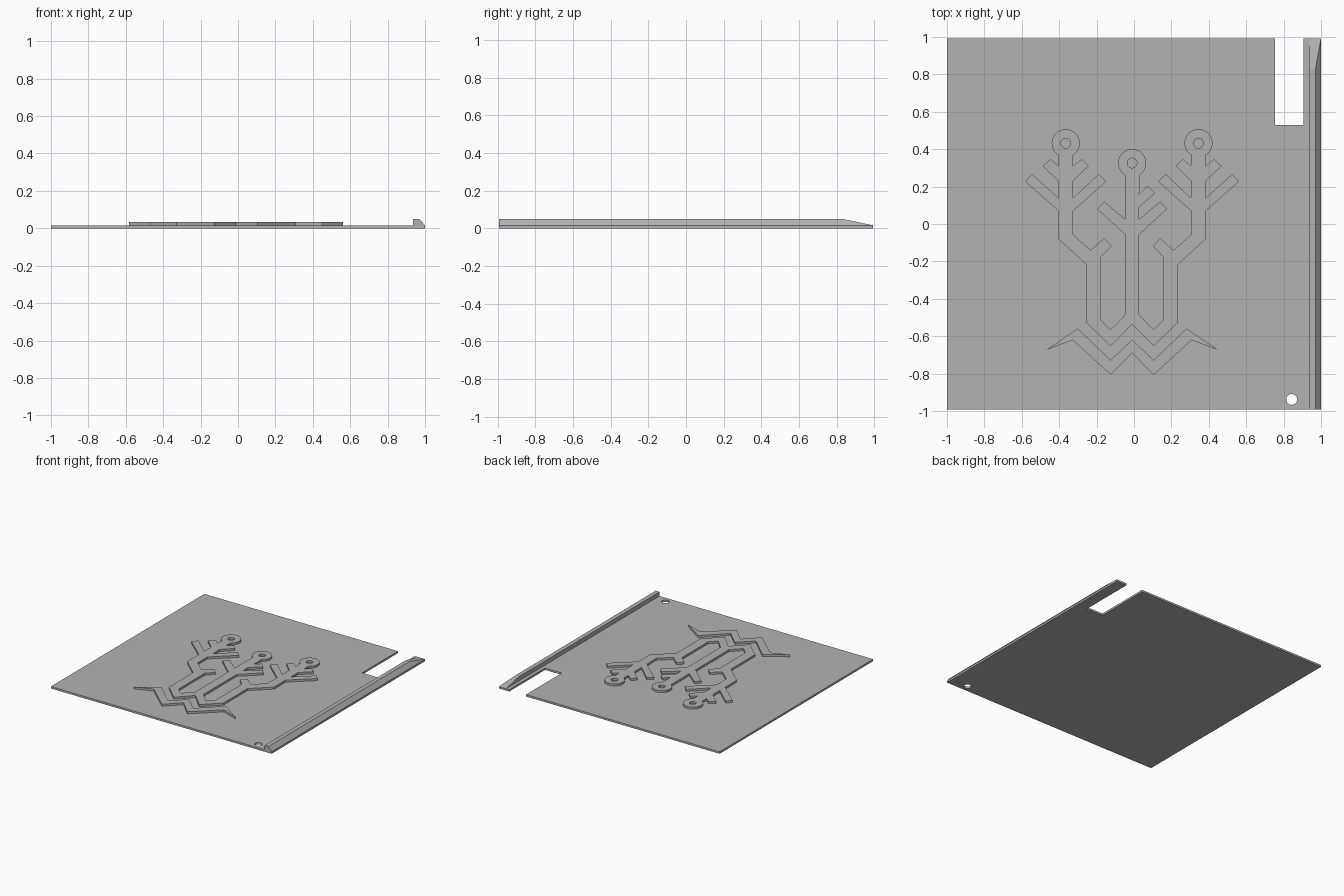
import bpy
import bmesh
import math
from mathutils import Vector

cube = bpy.data.objects.get("Cube")
if cube:
    bpy.data.objects.remove(cube, do_unlink=True)

HALF_X, HALF_Y = 1.0, 0.993
PLATE_TOP, EMBLEM_TOP, RAIL_TOP = 0.016, 0.033, 0.05
AXIS_X, SHIFT_Y = -0.01, -0.006     # origin of the emblem drawing
RING, EYE, STEM = 7.5, 2.6, 3.85    # emblem sizes, in hundredths

grey = bpy.data.materials.new("plain_grey")
grey.use_nodes = True
colour = (0.45, 0.45, 0.45, 1)
grey.diffuse_color = colour
grey.node_tree.nodes["Principled BSDF"].inputs["Base Color"].default_value = colour


def add_mesh(name, mesh):
    mesh.materials.clear()
    mesh.materials.append(grey)
    obj = bpy.data.objects.new(name, mesh)
    bpy.context.collection.objects.link(obj)
    return obj


def slab(name, outlines, bottom, top):
    """Extrude closed outlines upward; an outline inside another is a hole."""
    curve = bpy.data.curves.new(name, "CURVE")
    curve.dimensions, curve.fill_mode = "2D", "BOTH"
    curve.extrude = (top - bottom) / 2
    for outline in outlines:
        spline = curve.splines.new("POLY")
        spline.points.add(len(outline) - 1)
        for point, (x, y) in zip(spline.points, outline):
            point.co = (x, y, 0, 1)
        spline.use_cyclic_u = True
    helper = bpy.data.objects.new(name + "_helper", curve)
    bpy.context.collection.objects.link(helper)
    graph = bpy.context.evaluated_depsgraph_get()
    mesh = bpy.data.meshes.new_from_object(helper.evaluated_get(graph))
    bpy.data.objects.remove(helper, do_unlink=True)
    bm = bmesh.new()
    bm.from_mesh(mesh)
    bmesh.ops.remove_doubles(bm, verts=bm.verts, dist=1e-5)
    bmesh.ops.recalc_face_normals(bm, faces=bm.faces)
    bmesh.ops.translate(bm, verts=bm.verts, vec=(0, 0, (bottom + top) / 2))
    bm.to_mesh(mesh)
    bm.free()
    for polygon in mesh.polygons:
        polygon.use_smooth = False
    return add_mesh(name, mesh)


def arc(cx, cy, radius, start=0.0, sweep=math.tau, steps=40):
    return [(cx + radius * math.cos(start + sweep * i / steps),
             cy + radius * math.sin(start + sweep * i / steps))
            for i in range(steps)]


def ring_head(cx, cy):
    """Round head opening downward onto a stem."""
    gap = math.asin(STEM / RING)
    start = gap - math.pi / 2
    points = arc(cx, cy, RING, start, math.tau - 2 * gap)
    return points + [(cx - STEM, cy - RING * math.cos(gap))]


def mirror(points):
    return [(-x, y) for x, y in points]


def place(points):
    """Emblem drawing to model space; the drawing's +x is the model's -x."""
    return [(AXIS_X - x / 100, SHIFT_Y + y / 100) for x, y in points]


# Base plate with a corner notch and a hanging hole
notch_in, notch_out, notch_y = 0.754, 0.906, 0.53
plate_outline = [(-HALF_X, -HALF_Y), (HALF_X, -HALF_Y), (HALF_X, HALF_Y),
                 (notch_out, HALF_Y), (notch_out, notch_y),
                 (notch_in, notch_y), (notch_in, HALF_Y), (-HALF_X, HALF_Y)]
slab("base_plate", [plate_outline, arc(0.843, -0.938, 0.029)], 0, PLATE_TOP)

# Side rail: a bevelled profile swept along y, its far end planed to a ramp
profile = [(0.935, PLATE_TOP), (HALF_X, PLATE_TOP),
           (0.97, RAIL_TOP), (0.935, RAIL_TOP)]
bm = bmesh.new()
face = bm.faces.new([bm.verts.new((x, -HALF_Y, z)) for x, z in profile])
swept = bmesh.ops.extrude_face_region(bm, geom=[face])["geom"]
bmesh.ops.translate(bm, vec=(0, 2 * HALF_Y, 0),
                    verts=[v for v in swept if isinstance(v, bmesh.types.BMVert)])
ramp_start = 0.83
ramp = Vector((0, RAIL_TOP - PLATE_TOP, HALF_Y - ramp_start))
cut = bmesh.ops.bisect_plane(bm, geom=bm.verts[:] + bm.edges[:] + bm.faces[:],
                             plane_co=(0, ramp_start, RAIL_TOP),
                             plane_no=ramp.normalized(), clear_outer=True)
bmesh.ops.holes_fill(bm, edges=[e for e in bm.edges if e.is_boundary])
bmesh.ops.remove_doubles(bm, verts=bm.verts, dist=1e-5)
bmesh.ops.recalc_face_normals(bm, faces=bm.faces)
rail_mesh = bpy.data.meshes.new("side_rail")
bm.to_mesh(rail_mesh)
bm.free()
add_mesh("side_rail", rail_mesh)

# Branching emblem: one half outline, mirrored about the middle stem
side_head, middle_head = (35.5, 43.8), (0, 33.2)
outer_edge = [(11.5, -64.7), (24.6, -52), (24.6, -21), (39.3, -7.5), (39.3, 7.5),
              (57.2, 23.3), (53.5, 27.3), (39.3, 14.4), (39.3, 23.5),
              (47.9, 31.6), (43.6, 35.3), (39.3, 31.6)]
inner_edge = [(31.6, 31.6), (27, 35.3), (23.3, 31.6), (31.6, 23.5), (31.6, 14.4),
              (17.9, 27.3), (13.9, 23.3), (31.6, 7.5), (31.6, -5), (22.2, -13.4),
              (15, -7), (11, -11.2), (16.8, -17.1), (16.8, -50.5), (11.5, -56),
              (3.8, -48), (3.8, -5), (18.7, 8.6), (15, 12.6), (3.8, 3.2)]
twig = [(-3.8, 16.6), (-8.3, 21.1), (-12.3, 17.1), (-3.8, 9.6)]
half = outer_edge + ring_head(*side_head) + inner_edge
tree = [(0, -53)] + half + ring_head(*middle_head) + twig + mirror(half)[::-1]
eyes = [arc(x, y, EYE, steps=24)
        for x, y in (side_head, middle_head, mirror([side_head])[0])]
slab("branch_emblem", [place(p) for p in [tree] + eyes], PLATE_TOP, EMBLEM_TOP)

# Zigzag root strip below the branches
upper = [(11.5, -72.2), (29.1, -55.3), (46, -66.8)]
lower = [(31.8, -61.5), (11.5, -80)]
root = [(0, -61.2)] + upper + lower + [(0, -68.4)]
root += mirror(lower)[::-1] + mirror(upper)[::-1]
slab("root_strip", [place(root)], PLATE_TOP, EMBLEM_TOP)
